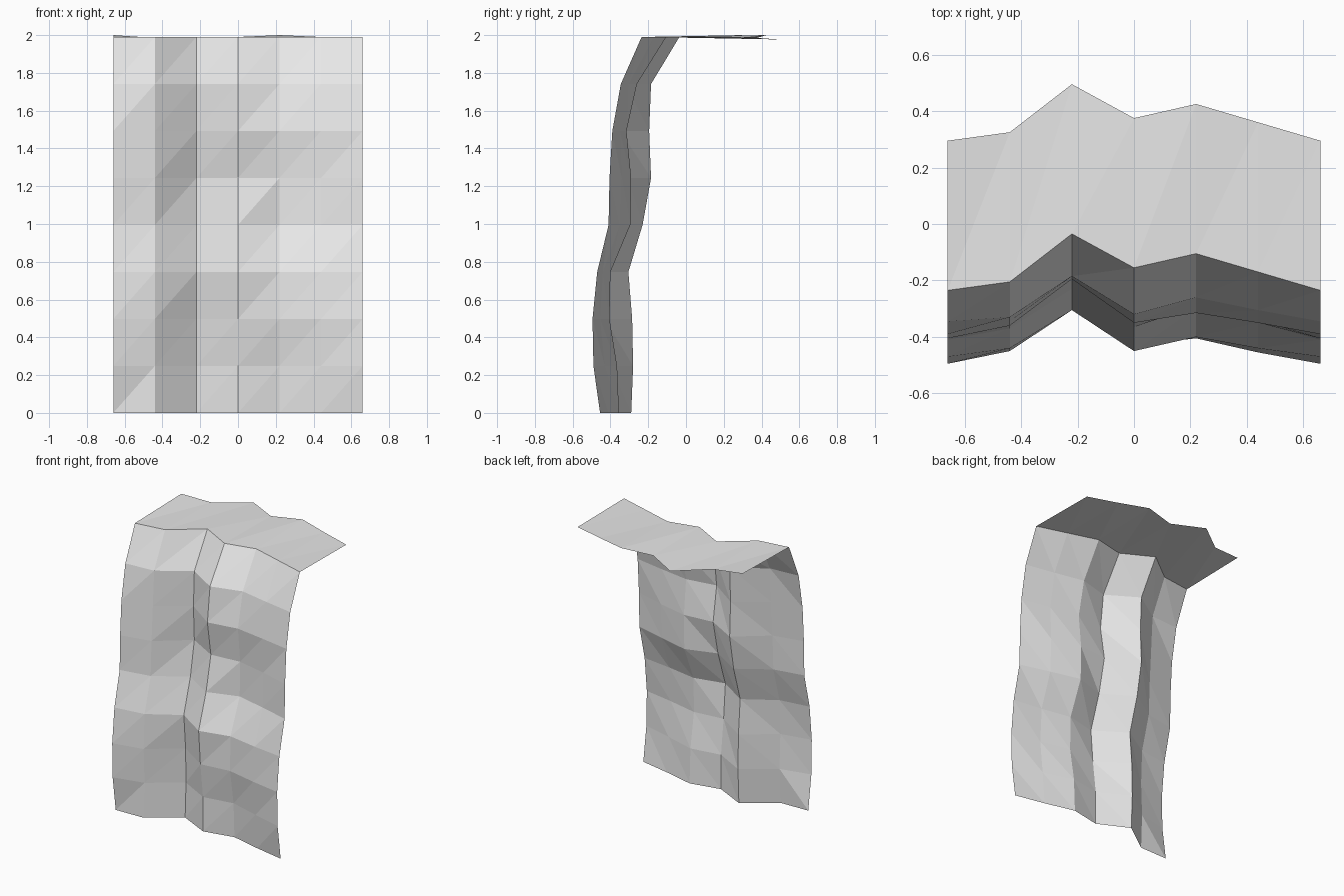
import bpy
import bmesh

default_cube = bpy.data.objects.get("Cube")
if default_cube:
    bpy.data.objects.remove(default_cube, do_unlink=True)

# Setback of the rock face behind the centre line, in hundredths.
# One column per vertical fold, listed from the foot up to the rim.
outer_fold = [45.5, 49, 49.5, 47, 41, 40.5, 39, 34.5, 23.5]
right_bulge = [45, 44, 45, 44, 37, 36, 34.5, 33, 20.5]
gully = [29, 28, 28.5, 30.5, 23, 18.5, 19.5, 18.5, 3.5]
ridge = [40, 40, 43, 45, 36.5, 31, 35, 32, 15.5]
left_hollow = [35.5, 36.5, 40.5, 40, 29.5, 29, 31.5, 26, 10.5]
left_bulge = [41, 43, 45.5, 44, 35, 34, 35, 30.5, 17]
folds = [outer_fold, right_bulge, gully, ridge, left_hollow, left_bulge, outer_fold]

# Height of the ledge's back edge at each fold
ledge_back = [2.0, 1.985, 1.977, 1.985, 2.0, 1.99, 1.985]

HALF_WIDTH = 0.66
RIM_HEIGHT = 1.99
LEDGE_DEPTH = 0.53


def make_material(name, colour):
    material = bpy.data.materials.new(name)
    material.use_nodes = True
    material.diffuse_color = colour
    shader = material.node_tree.nodes["Principled BSDF"]
    shader.inputs["Base Color"].default_value = colour
    return material


def make_sheet(name, columns, material):
    """Join neighbouring columns of points into a flat faceted sheet."""
    bm = bmesh.new()
    grid = [[bm.verts.new(point) for point in column] for column in columns]
    for near, far in zip(grid, grid[1:]):
        for row in range(len(near) - 1):
            # Every cell is split from its lower left to its upper right
            bm.faces.new((near[row], far[row], far[row + 1]))
            bm.faces.new((near[row], far[row + 1], near[row + 1]))
    mesh = bpy.data.meshes.new(name)
    bm.to_mesh(mesh)
    bm.free()
    mesh.materials.append(material)
    sheet = bpy.data.objects.new(name, mesh)
    bpy.context.collection.objects.link(sheet)
    return sheet


rock = make_material("pale_grey_rock", (0.8, 0.8, 0.8, 1))
step = 2 * HALF_WIDTH / (len(folds) - 1)
face_columns = []
ledge_columns = []
for index, fold in enumerate(folds):
    x = index * step - HALF_WIDTH
    rise = RIM_HEIGHT / (len(fold) - 1)
    column = [(x, -setback / 100, row * rise) for row, setback in enumerate(fold)]
    rim = column[-1]
    face_columns.append(column)
    ledge_columns.append([rim, (x, rim[1] + LEDGE_DEPTH, ledge_back[index])])

# Folded rock wall, then the thin ledge running back from its rim
make_sheet("cliff_face", face_columns, rock)
make_sheet("cliff_top_ledge", ledge_columns, rock)
